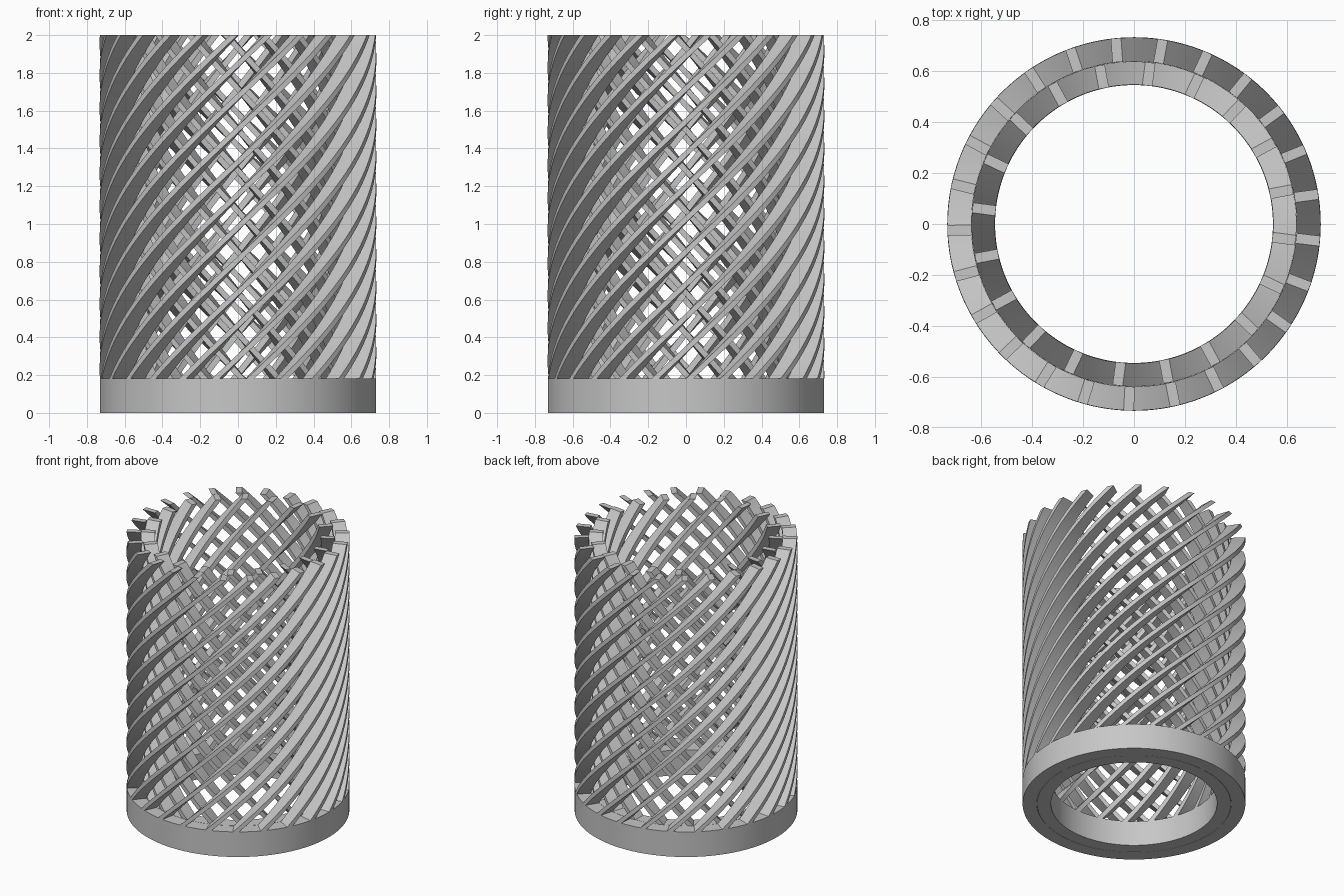
import bpy
import bmesh
import math

cube = bpy.data.objects.get("Cube")
if cube:
    bpy.data.objects.remove(cube, do_unlink=True)

UNIT = 2 / 110            # design unit: the whole basket is 110 units tall
RING_TOP = 10 * UNIT
TOP = 110 * UNIT
STRIP = 2.2 * UNIT        # width of one slat
TWIST = math.radians(151.6)
STEPS = 60

grey = bpy.data.materials.new("plain grey")
grey.use_nodes = True
grey.diffuse_color = (0.57, 0.57, 0.57, 1)
grey.node_tree.nodes["Principled BSDF"].inputs["Base Color"].default_value = (0.57, 0.57, 0.57, 1)


def finish(bm, name):
    bmesh.ops.recalc_face_normals(bm, faces=bm.faces)
    mesh = bpy.data.meshes.new(name)
    bm.to_mesh(mesh)
    bm.free()
    mesh.materials.append(grey)
    obj = bpy.data.objects.new(name, mesh)
    bpy.context.collection.objects.link(obj)
    bpy.ops.object.select_all(action='DESELECT')
    obj.select_set(True)
    bpy.context.view_layer.objects.active = obj
    bpy.ops.object.shade_smooth_by_angle(angle=math.radians(30))


def bridge(bm, a, b):
    for i in range(len(a)):
        j = (i + 1) % len(a)
        bm.faces.new((a[i], a[j], b[j], b[i]))


def base_ring(name, inner, outer, sides=128):
    bm = bmesh.new()
    profile = [(inner, 0), (outer, 0), (outer, RING_TOP), (inner, RING_TOP)]
    loops = []
    for i in range(sides):
        a = math.tau * i / sides
        loops.append([bm.verts.new((r * math.cos(a), r * math.sin(a), z)) for r, z in profile])
    for i in range(sides):
        bridge(bm, loops[i], loops[(i + 1) % sides])
    finish(bm, name)


def twisted_slats(name, inner, outer, count, twist):
    bm = bmesh.new()
    section = [(inner, 0), (outer, 0), (outer, STRIP), (inner, STRIP)]
    for k in range(count):
        loops = []
        for s in range(STEPS + 1):
            t = s / STEPS
            a = math.tau * k / count + twist * t
            c, n = math.cos(a), math.sin(a)
            z = RING_TOP + (TOP - RING_TOP) * t
            loops.append([bm.verts.new((x * c - y * n, x * n + y * c, z)) for x, y in section])
        for low, high in zip(loops, loops[1:]):
            bridge(bm, low, high)
        bm.faces.new(loops[0])
        bm.faces.new(loops[-1])
    finish(bm, name)


# Two nested baskets whose slats wind in opposite directions
for label, inner, outer, count, twist in (
    ("outer", 35.1, 40.25, 25, TWIST),
    ("inner", 30, 35, 20, -TWIST),
):
    base_ring(label + "_base_ring", inner * UNIT, outer * UNIT)
    twisted_slats(label + "_slats", inner * UNIT, outer * UNIT, count, twist)
